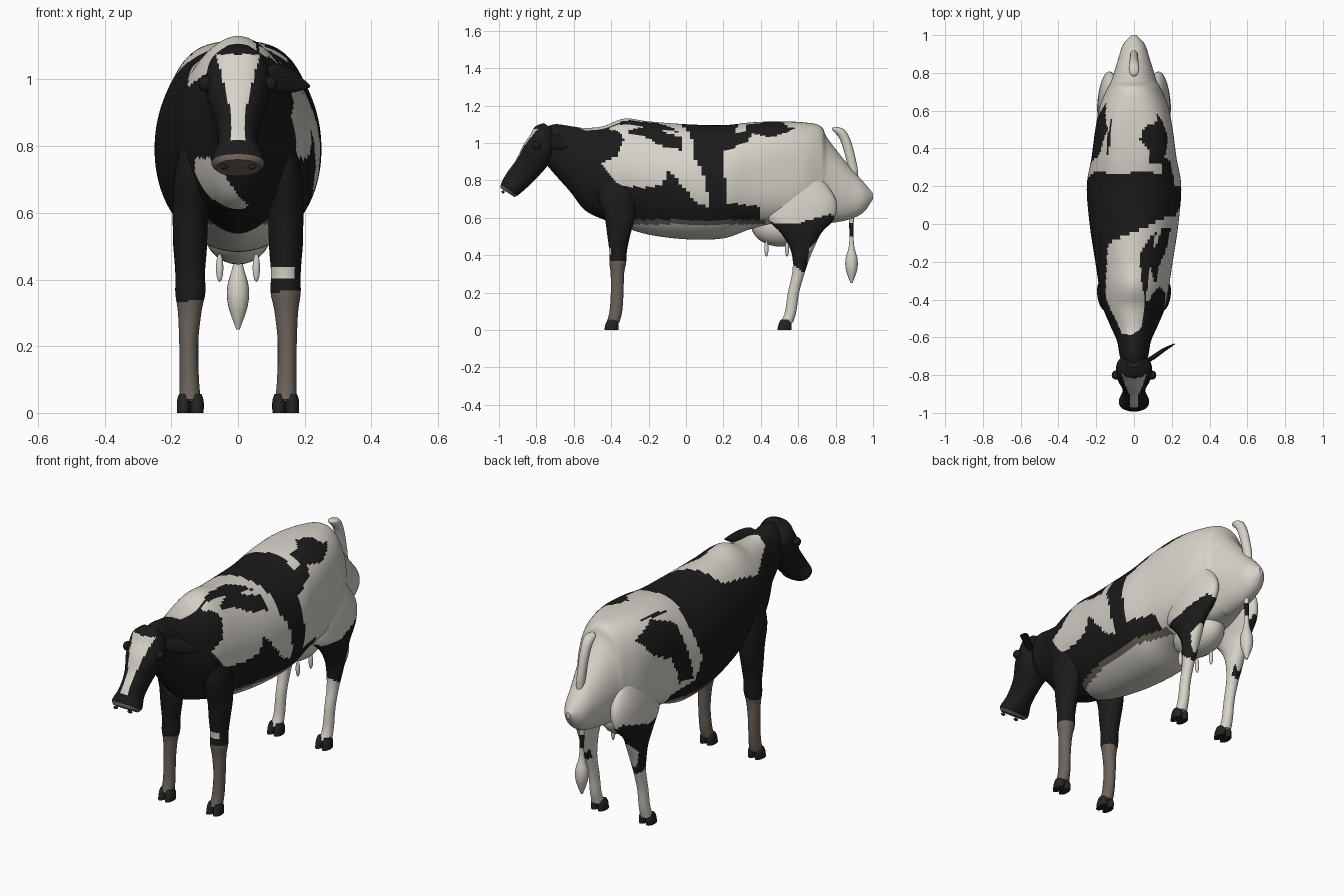
import bpy, bmesh, math
from mathutils import Vector

if "Cube" in bpy.data.objects:
    bpy.data.objects.remove(bpy.data.objects["Cube"], do_unlink=True)


def make_material(name, rgb):
    mat = bpy.data.materials.new(name)
    mat.use_nodes = True
    colour = (*rgb, 1)
    mat.diffuse_color = colour
    shader = mat.node_tree.nodes["Principled BSDF"]
    shader.inputs["Base Color"].default_value = colour
    shader.inputs["Roughness"].default_value = 0.8
    return mat


MATERIALS = [
    make_material("black hide", (.011, .011, .011)),
    make_material("cream white hide", (.68, .65, .59)),
    make_material("grey brown skin", (.15, .125, .107)),
    make_material("charcoal hoof", (.018, .017, .017)),
]
BLACK, WHITE, BROWN, HOOF = range(len(MATERIALS))


def inside(poly, a, b):
    """Even-odd test of a point against a flat patch outline."""
    hit = False
    for (a1, b1), (a2, b2) in zip(poly, poly[1:] + poly[:1]):
        if (b1 > b) != (b2 > b) and a < (a2 - a1) * (b - b1) / (b2 - b1) + a1:
            hit = not hit
    return hit


def smooth_rows(rows, steps):
    """Catmull-Rom interpolation of cross-section rows."""
    rows = [Vector(r) for r in rows]
    padded = [rows[0]] + rows + [rows[-1]]
    result = []
    for p0, p1, p2, p3 in zip(padded, padded[1:], padded[2:], padded[3:]):
        for i in range(steps):
            t = i / steps
            result.append(p1 + (p2 - p0) * (t / 2)
                          + (2 * p0 - 5 * p1 + 4 * p2 - p3) * (t * t / 2)
                          + (3 * p1 - p0 - 3 * p2 + p3) * (t ** 3 / 2))
    return result + [rows[-1]]


def power(value, exponent):
    return math.copysign(abs(value) ** exponent, value)


def loft(name, rows, paint, u=(1, 0, 0), v=(0, 1, 0), sides=32, steps=6):
    """Skin rows of (x, y, z, u radius, v radius, squareness)."""
    u, v = Vector(u), Vector(v)
    bm = bmesh.new()
    rings = []
    for x, y, z, ru, rv, square in smooth_rows(rows, steps):
        ring = []
        for k in range(sides):
            a = math.tau * k / sides
            offset = (u * max(ru, .001) * power(math.cos(a), 2 / square)
                      + v * max(rv, .001) * power(math.sin(a), 2 / square))
            ring.append(bm.verts.new(Vector((x, y, z)) + offset))
        rings.append(ring)
    for low, high in zip(rings, rings[1:]):
        for k in range(sides):
            j = (k + 1) % sides
            bm.faces.new((low[k], low[j], high[j], high[k]))
    bm.faces.new(rings[0])
    bm.faces.new(rings[-1])
    bmesh.ops.recalc_face_normals(bm, faces=bm.faces)
    bm.normal_update()
    for face in bm.faces:
        face.smooth = len(face.verts) == 4
        face.material_index = paint(face.calc_center_median(), face.normal)
    return finish(name, bm)


def finish(name, bm):
    mesh = bpy.data.meshes.new(name)
    bm.to_mesh(mesh)
    bm.free()
    for mat in MATERIALS:
        mesh.materials.append(mat)
    obj = bpy.data.objects.new(name, mesh)
    bpy.context.collection.objects.link(obj)
    return obj


def ellipsoid(name, centre, radii, colour):
    bm = bmesh.new()
    bmesh.ops.create_uvsphere(bm, u_segments=24, v_segments=14, radius=1)
    for vert in bm.verts:
        vert.co = Vector(c + r * p for c, r, p in zip(centre, radii, vert.co))
    for face in bm.faces:
        face.smooth, face.material_index = True, colour
    return finish(name, bm)


def plain(colour):
    return lambda centre, normal: colour


# Hide patches: white outlines, then black islands within them
LEFT_WHITE = [
    [(-.44, 1.08), (-.4, 1.2), (.03, 1.2), (.03, 1.02), (.05, .91), (.1, .82), (.13, .65),
     (.05, .69), (-.03, .78), (-.09, .86), (-.13, .77), (-.25, .76), (-.37, .78),
     (-.45, .89), (-.37, .93), (-.33, 1.02), (-.36, 1.06)],
    [(.64, 1.1), (.52, 1.05), (.45, 1.03), (.36, 1.05), (.33, 1.01), (.2, .95), (.19, .88),
     (.22, .78), (.21, .68), (.4, .66), (.42, .5), (1.1, .5), (1.1, 1.2), (.65, 1.2)]]
LEFT_BLACK = [[(-.33, 1.06), (-.2, 1.09), (-.03, 1.03), (-.01, .96), (-.12, .98), (-.24, 1.04)]]
RIGHT_WHITE = [
    [(-.58, 1.2), (-.58, 1.04), (-.4, .98), (-.1, 1.04), (-.05, 1.2)],
    [(.3, 1.2), (.27, .95), (.22, .8), (.25, .68), (.4, .64), (.42, .5), (1.1, .5), (1.1, 1.2)]]
RIGHT_BLACK = [[(.64, 1.02), (.5, 1.08), (.36, 1.02), (.31, .85), (.27, .7), (.36, .7),
                (.42, .85), (.55, .92)]]
TOP_WHITE = [
    [(-.13, -.1), (-.14, -.25), (-.11, -.4), (-.08, -.57), (-.02, -.59), (.04, -.55),
     (.06, -.42), (.04, -.3), (.03, -.15), (.1, -.06), (.2, .05), (.05, -.02)],
    [(-.3, .3), (-.1, .26), (.05, .28), (.3, .24), (.3, 1.2), (-.3, 1.2)]]
TOP_BLACK = [[(.06, .52), (.03, .45), (.09, .38), (.07, .33), (.3, .3), (.3, .5), (.12, .54)],
             [(-.12, .62), (-.3, .65), (-.3, .36), (-.14, .36), (-.12, .45)]]
CHEST_WHITE = [[(-.13, .77), (-.07, .76), (-.02, .68), (.03, .62), (-.05, .58), (-.13, .58)]]
THIGH_BLACK = [(.41, .6), (.47, .57), (.6, .57), (.77, .62), (.82, .58), (.72, .5), (.66, .44),
               (.64, .3), (.56, .36), (.55, .43), (.48, .5)]


def patch(white, black, a, b):
    in_white = any(inside(p, a, b) for p in white)
    return WHITE if in_white and not any(inside(p, a, b) for p in black) else BLACK


def paint_body(c, n):
    if -.4 < c.y < .42 and c.z < .59:
        return WHITE if c.z < .565 and c.y > -.3 else BROWN if c.y > -.3 else BLACK
    if c.y > .66 or (c.y > .4 and n.z < -.5):
        return WHITE
    if c.y < -.4 and n.y < -.4 and c.z < .8:
        return patch(CHEST_WHITE, [], c.x, c.z)
    if n.z > .78:
        return patch(TOP_WHITE, TOP_BLACK, c.x, c.y)
    if c.x > 0:
        return patch(LEFT_WHITE, LEFT_BLACK, c.y, c.z)
    return patch(RIGHT_WHITE, RIGHT_BLACK, c.y, c.z)


# Neck, barrel and rump: y, underside, topline, half width, squareness
BODY = [(-.76, .9, 1.08, .05, 2), (-.7, .83, 1.1, .075, 2), (-.62, .74, 1.09, .09, 2),
        (-.54, .64, 1.08, .125, 2), (-.44, .59, 1.09, .165, 2), (-.33, .55, 1.13, .185, 1.8),
        (-.2, .51, 1.115, .205, 1.9), (0, .485, 1.1, .235, 2), (.2, .49, 1.095, .25, 2.1),
        (.35, .54, 1.11, .225, 2.5), (.5, .56, 1.115, .205, 2.8), (.63, .56, 1.11, .18, 2.5),
        (.72, .57, 1.09, .14, 2.2), (.76, .57, 1.02, .12, 2), (.87, .59, .88, .085, 2),
        (.95, .63, .79, .058, 2), (1, .7, .73, .012, 2)]
loft("body", [(0, y, (lo + hi) / 2, w, (hi - lo) / 2, sq) for y, lo, hi, w, sq in BODY],
     paint_body, v=(0, 0, 1), sides=112, steps=10)

# Head, tilted forward and down
FACE = Vector((0, -.84, .54))
DOWN_NOSE = Vector((0, -.54, -.84))


def paint_head(c, n):
    if c.dot(DOWN_NOSE) > -.118:
        return BROWN
    blaze = .02 + .26 * max(0, c.z - .9)
    on_blaze = n.dot(FACE) > .4 and .82 < c.z < 1.075 and abs(c.x) < blaze
    return WHITE if on_blaze else BLACK


HEAD = [(-.735, 1.09, .04, .03), (-.75, 1.05, .082, .068), (-.765, 1, .095, .08),
        (-.8, .94, .09, .085), (-.845, .87, .066, .075), (-.9, .805, .06, .068),
        (-.94, .755, .08, .056), (-.955, .735, .066, .045)]
loft("head", [(0, y, z, rx, rv, 2.3) for y, z, rx, rv in HEAD],
     paint_head, v=FACE, sides=64, steps=8)
EAR = [(.07, -.725, 1.0, .012, .018), (.11, -.7, 1.005, .012, .042),
       (.16, -.665, .995, .01, .035), (.215, -.635, .98, .003, .004)]
loft("left_ear", [(*r, 2) for r in EAR], plain(BLACK), u=(.55, -.83, 0), v=(0, 0, 1))

# Udder and hanging tail
ellipsoid("udder", (0, .51, .555), (.105, .16, .11), WHITE)
TAIL = [(.8, 1.085, .008, .01), (.815, 1.07, .027, .033), (.85, 1.02, .025, .028),
        (.88, .92, .022, .026), (.895, .82, .02, .024), (.885, .6, .013, .013),
        (.885, .46, .013, .013), (.885, .38, .032, .032), (.885, .32, .029, .03),
        (.885, .25, .005, .005)]
loft("tail", [(0, y, z, rx, ry, 2) for y, z, rx, ry in TAIL],
     lambda c, n: BLACK if .51 < c.z < .575 else WHITE, sides=20)


def paint_front_leg(c, n):
    if c.x > 0 and n.y < .3 and c.x < .17 and .4 < c.z < .435:
        return WHITE
    return BLACK if c.z > .365 + .1 * (c.x - .14) else BROWN


def paint_hind_leg(c, n):
    return BLACK if inside(THIGH_BLACK, c.y, c.z) and abs(c.x) > .12 else WHITE


# Legs: x, y, z, half width, half depth
FRONT_LEG = [(.11, -.38, .85, .045, .08), (.135, -.37, .72, .055, .1), (.143, -.355, .6, .053, .08),
             (.143, -.36, .5, .05, .06), (.143, -.363, .42, .044, .047), (.143, -.365, .36, .045, .045),
             (.145, -.367, .3, .035, .036), (.148, -.368, .2, .028, .034), (.146, -.375, .1, .029, .034),
             (.144, -.39, .04, .032, .034)]
HIND_LEG = [(.11, .6, .82, .05, .12), (.125, .62, .7, .06, .18), (.135, .615, .6, .058, .18),
            (.145, .615, .52, .05, .11), (.145, .62, .45, .045, .07), (.145, .615, .38, .04, .045),
            (.145, .6, .3, .03, .033), (.145, .575, .2, .026, .03), (.145, .56, .1, .027, .03),
            (.145, .54, .04, .03, .033)]

for side, label in ((1, "left"), (-1, "right")):
    for kind, rows, paint, hoof_y in (("front", FRONT_LEG, paint_front_leg, -.395),
                                      ("hind", HIND_LEG, paint_hind_leg, .53)):
        loft(f"{label}_{kind}_leg", [(side * x, y, z, rx, ry, 2) for x, y, z, rx, ry in rows],
             paint, sides=48, steps=8)
        for toe in (-1, 1):
            x = side * .143 + toe * .02
            loft(f"{label}_{kind}_hoof", [(x, hoof_y, .056, .014, .022, 2),
                                          (x, hoof_y, .035, .02, .034, 2),
                                          (x, hoof_y - .004, 0, .02, .038, 2)], plain(HOOF), sides=20)
        teat_y = .43 if kind == "front" else .54
        ellipsoid(f"{label}_{kind}_teat", (side * .055, teat_y, .435), (.011, .011, .042), WHITE)
    ellipsoid(f"{label}_eye", (side * .096, -.8, .987), (.022, .024, .024), BLACK)
    ellipsoid(f"{label}_nostril", (side * .042, -.978, .738), (.013, .008, .008), HOOF)
